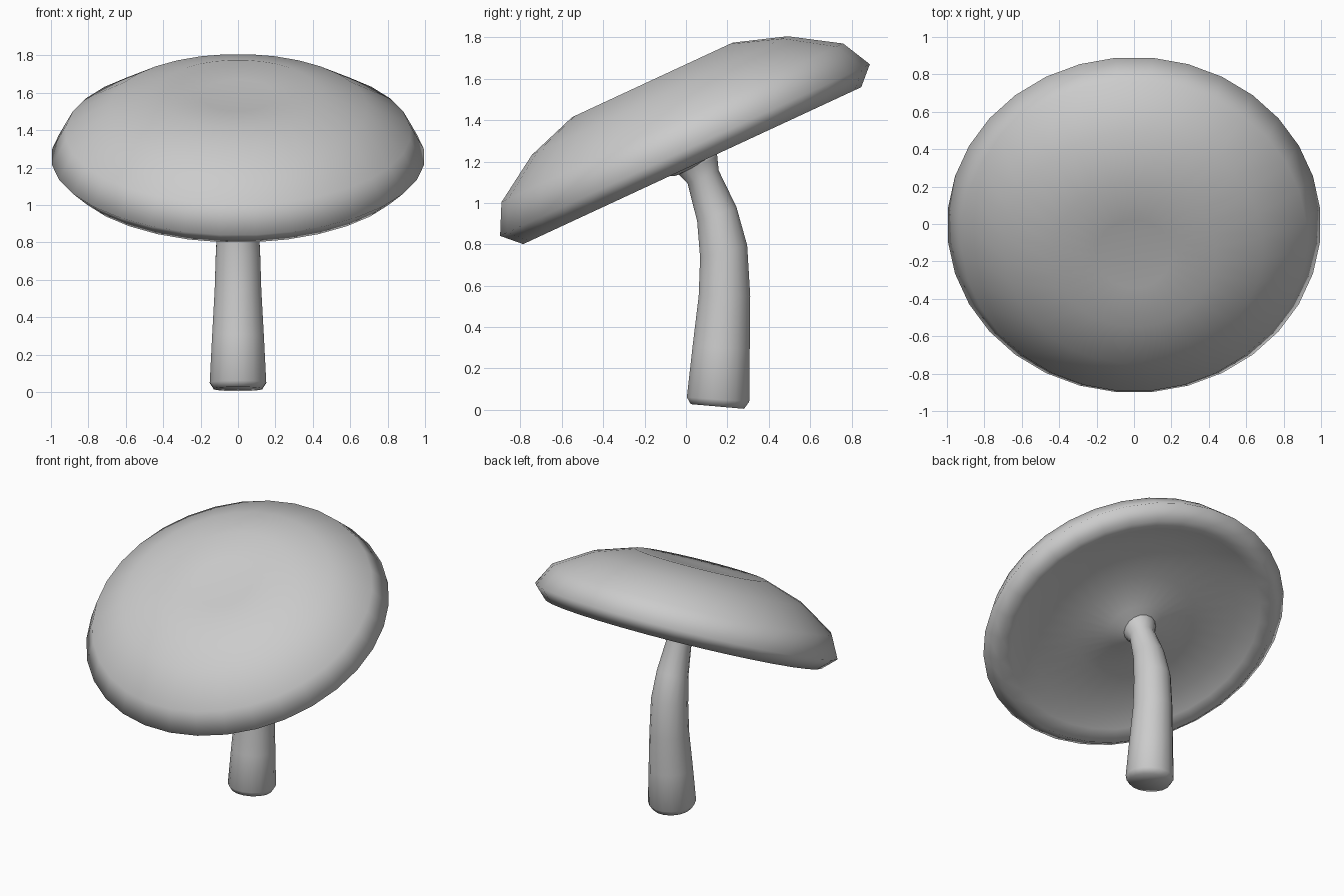
import bpy, bmesh
from math import sin, cos, pi, radians
from mathutils import Vector, Matrix

if "Cube" in bpy.data.objects:
    bpy.data.objects.remove(bpy.data.objects["Cube"])


def loft(name, rings, sides):
    """Rings of (centre, tilt, radius); a zero radius closes the end in a point."""
    bm = bmesh.new()
    loops = []
    for centre, tilt, r in rings:
        rot = Matrix.Rotation(radians(tilt), 3, 'X')
        count = sides if r > 0 else 1
        loops.append([bm.verts.new(Vector(centre) + rot @ Vector(
            (r * cos(2 * pi * (i + .5) / sides), r * sin(2 * pi * (i + .5) / sides), 0)))
            for i in range(count)])
    for a, b in zip(loops, loops[1:]):
        for i in range(sides):
            j = (i + 1) % sides
            if len(a) == 1:
                bm.faces.new((a[0], b[j], b[i]))
            elif len(b) == 1:
                bm.faces.new((a[i], a[j], b[0]))
            else:
                bm.faces.new((a[i], a[j], b[j], b[i]))
    bmesh.ops.recalc_face_normals(bm, faces=bm.faces)
    mesh = bpy.data.meshes.new(name)
    bm.to_mesh(mesh)
    bm.free()
    mesh.shade_smooth()
    ob = bpy.data.objects.new(name, mesh)
    bpy.context.collection.objects.link(ob)
    return ob


# Cap: hollowed underside, rounded rim, slightly dished top, tilted up at the back
profile = [(0, -.02), (.1, -.01), (.18, .03), (.4, .065), (.68, .065), (.82, .03),
           (.905, 0), (.99, .083), (.915, .228), (.685, .373), (.43, .457),
           (.2, .447), (0, .44)]
cap = loft("mushroom_cap", [((0, 0, h), 0, r) for r, h in profile], 32)
cap.scale.x = 1.01
cap.location = (0, .03, 1.18)
cap.rotation_euler.x = radians(24.9)

# Stem: tapering and bending forward into the cap, with a small flare at the top
stem_rings = [((0, .152, .016), -5, 0), ((0, .152, .016), -5, .132),
              ((0, .155, .05), -4, .154), ((0, .17, .3), -3, .141),
              ((0, .186, .55), 0, .127), ((0, .182, .765), 15, .12),
              ((0, .149, .945), 20, .103), ((0, .083, 1.125), 23, .083),
              ((0, .058, 1.18), 25, .105), ((0, .04, 1.22), 25, .12),
              ((0, .03, 1.24), 25, 0)]
loft("mushroom_stem", stem_rings, 16)
